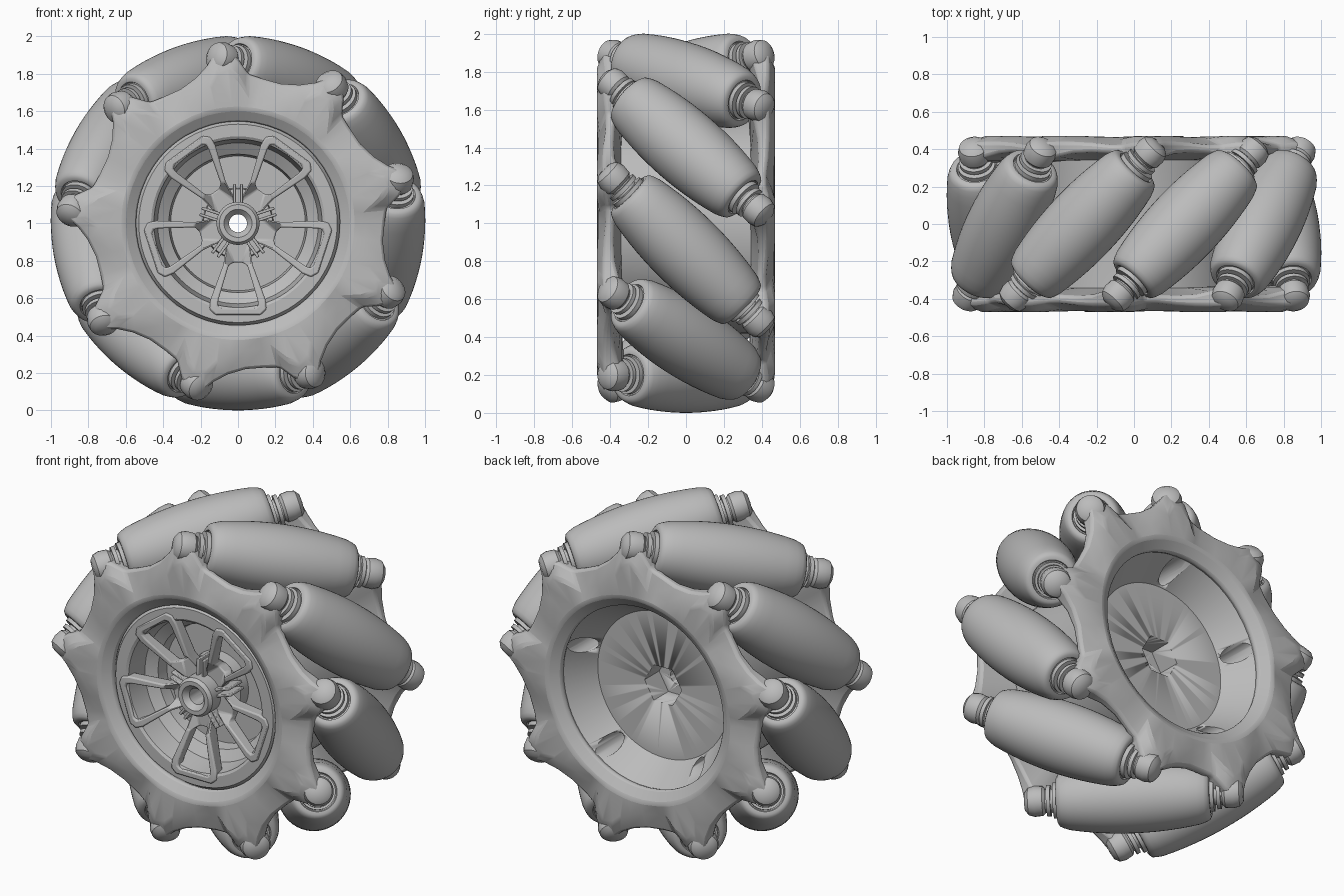
import bpy, bmesh, math
from mathutils import Matrix, Vector

if "Cube" in bpy.data.objects:
    bpy.data.objects.remove(bpy.data.objects["Cube"])

grey = bpy.data.materials.new("plain_grey")
grey.use_nodes = True
grey.diffuse_color = (0.5, 0.5, 0.5, 1)
grey.node_tree.nodes["Principled BSDF"].inputs["Base Color"].default_value = (0.5, 0.5, 0.5, 1)

N = 9                                   # rollers around the wheel
STEP = 2 * math.pi / N
R = 0.8                                 # radius of the roller axes
CENTRE = Matrix.Translation((0, 0, 1))
AXLE = Matrix.Rotation(math.radians(90), 4, 'X')     # local z becomes -y


def finish(name, bm, matrix=CENTRE, bevel=0, angle=35):
    bmesh.ops.recalc_face_normals(bm, faces=bm.faces)
    me = bpy.data.meshes.new(name)
    bm.to_mesh(me)
    bm.free()
    me.materials.append(grey)
    ob = bpy.data.objects.new(name, me)
    bpy.context.collection.objects.link(ob)
    ob.matrix_world = matrix
    bpy.context.view_layer.objects.active = ob
    bpy.ops.object.select_all(action='DESELECT')
    ob.select_set(True)
    bpy.ops.object.shade_smooth_by_angle(angle=math.radians(angle))
    if bevel:
        mod = ob.modifiers.new("soft_edges", 'BEVEL')
        mod.width, mod.segments = bevel, 2
        mod.limit_method, mod.angle_limit = 'ANGLE', math.radians(25)
    return ob


def grid(bm, rings):
    """Joins closed rings of points with quads, the last ring back to the first."""
    vs = [[bm.verts.new(p) for p in ring] for ring in rings]
    n = len(vs[0])
    for a, b in zip(vs, vs[1:] + vs[:1]):
        for i in range(n):
            j = (i + 1) % n
            bm.faces.new((a[i], a[j], b[j], b[i]))


def lathe(bm, profile, seg=32):
    """Closed (radius, height) profile turned about local z."""
    turns = [2 * math.pi * i / seg for i in range(seg)]
    grid(bm, [[(r * math.cos(t), r * math.sin(t), z) for t in turns] for r, z in profile])
    bmesh.ops.remove_doubles(bm, verts=bm.verts, dist=1e-5)


def solid(bm, half, seg=32):
    """Turned solid, given its upper half from the axis outwards."""
    lathe(bm, half + [(r, -z) for r, z in reversed(half)], seg)


def disc(bm, r, z0, z1, seg=32):
    part = bmesh.new()
    lathe(part, [(0, z0), (r, z0), (r, z1), (0, z1)], seg)
    me = bpy.data.meshes.new("part")
    part.to_mesh(me)
    part.free()
    bm.from_mesh(me)
    bpy.data.meshes.remove(me)


# Rollers with their axles, washers and end bosses, each tilted 45 degrees
barrel = [(0, 0.425), (0.085, 0.425), (0.09, 0.415), (0.105, 0.415), (0.11, 0.425),
          (0.128, 0.425), (0.145, 0.415), (0.155, 0.395)]
barrel += [(math.sqrt(1 - s * s / 2) - R, s) for s in (0.36, 0.3, 0.24, 0.18, 0.12, 0.06, 0.0)]
boss = [(0, 0.49), (0.068, 0.49), (0.082, 0.505), (0.086, 0.55), (0.076, 0.585),
        (0.05, 0.605), (0, 0.61)]
for k in range(N):
    phi = -math.pi / 2 + k * STEP
    e = Vector((math.cos(phi), 0, math.sin(phi)))
    a = (Vector((-math.sin(phi), 0, math.cos(phi))) + Vector((0, -1, 0))).normalized()
    m = Matrix((e, a.cross(e), a)).transposed().to_4x4()
    m.translation = e * R + Vector((0, 0, 1))
    bm = bmesh.new()
    solid(bm, barrel, 48)
    finish(f"roller_{k + 1}", bm, m)
    bm = bmesh.new()
    disc(bm, 0.065, -0.55, 0.55)
    for s in (-1, 1):
        disc(bm, 0.1, s * 0.42, s * 0.445)
        disc(bm, 0.088, s * 0.46, s * 0.482)
    finish(f"roller_axle_{k + 1}", bm, m)
    for end, flip in (("front", Matrix()), ("back", Matrix.Rotation(math.pi, 4, 'X'))):
        bm = bmesh.new()
        lathe(bm, boss, 24)
        finish(f"{end}_boss_{k + 1}", bm, m @ flip)

# Lugged side plates: angle from lug, outer radius, front edge, back edge, crest
lug = [(6, 0.86, 0.435, 0.36, 0.47), (3, 0.915, 0.43, 0.335, 0.47),
       (-2, 0.92, 0.43, 0.32, 0.47), (-5, 0.88, 0.43, 0.33, 0.47),
       (-9, 0.80, 0.42, 0.36, 0.45), (-14, 0.785, 0.42, 0.38, 0.44),
       (-22, 0.78, 0.43, 0.385, 0.465), (-29, 0.81, 0.435, 0.38, 0.47)]
for side, turn in (("front", 0), ("back", math.pi)):
    rings = [[] for _ in range(6)]
    for k in range(N):
        for off, r_out, front, back, crest in lug:
            t = -math.pi / 2 - k * STEP + math.radians(25 + off)
            section = [(0.54, 0.42), (0.61, 0.468), (r_out - 0.1, crest),
                       (r_out, front), (r_out, back), (0.57, 0.34)]
            for ring, (r, d) in zip(rings, section):
                ring.append((r * math.cos(t), -d, r * math.sin(t)))
    bm = bmesh.new()
    grid(bm, rings)
    finish(f"{side}_lugged_plate", bm, CENTRE @ Matrix.Rotation(turn, 4, 'Z'), 0.014, 25)

# Wheel core: hub, dished floor, rim lip, drum and back cone in one turning
core_profile = [(0.048, 0.40), (0.075, 0.43), (0.1, 0.43), (0.115, 0.41), (0.115, 0.24),
                (0.185, 0.24), (0.19, 0.17), (0.36, 0.17), (0.37, 0.24), (0.43, 0.28),
                (0.45, 0.41), (0.465, 0.42), (0.53, 0.42), (0.54, 0.40), (0.58, 0.36),
                (0.58, -0.36), (0.6, -0.445), (0.59, -0.45), (0.44, -0.22), (0.048, -0.22)]
bm = bmesh.new()
lathe(bm, core_profile, 72)
core = finish("wheel_core", bm, CENTRE @ AXLE, 0, 30)

# Cutters: hex socket, five cone holes at the back, five small bolt holes in front
bm = bmesh.new()
disc(bm, 0.125, -0.3, -0.08, 6)
cutters = [finish("hex_socket_cutter", bm, CENTRE @ AXLE)]
for k in range(5):
    t = math.pi / 2 + k * math.tau / 5
    for name, r, rad, z0, z1, ang in (("cone_hole_cutter", 0.5, 0.052, -0.5, -0.1, t),
                                      ("bolt_hole_cutter", 0.152, 0.014, 0.2, 0.3, t + math.pi)):
        bm = bmesh.new()
        disc(bm, rad, z0, z1, 24)
        spot = Matrix.Translation((r * math.cos(ang), 0, r * math.sin(ang)))
        cutters.append(finish(f"{name}_{k + 1}", bm, CENTRE @ spot @ AXLE))
for c in cutters:
    c.hide_render = True
    c.hide_set(True)
    mod = core.modifiers.new(c.name, 'BOOLEAN')
    mod.operation, mod.solver, mod.object = 'DIFFERENCE', 'EXACT', c

# Five spoke frames: (radius, half width) of the outer and inner outlines
outer = [(0.1, 0.062), (0.22, 0.078), (0.41, 0.148), (0.46, 0.152), (0.49, 0.12)]
inner = [(0.21, 0.025), (0.225, 0.05), (0.41, 0.105), (0.44, 0.108), (0.455, 0.09)]
depth = [(0.33, 0.26), (0.39, 0.31), (0.425, 0.36), (0.43, 0.37), (0.43, 0.38)]


def both(points):
    return points + [(r, -w) for r, w in reversed(points)]


for k in range(5):
    t = -math.pi / 2 + k * math.tau / 5
    spin = Matrix.Rotation(-t, 4, 'Y')
    levels = depth + depth[::-1]
    rings = [[(r, -lv[i], w) for (r, w), lv in zip(both(line), levels)]
             for line, i in ((outer, 0), (inner, 0), (inner, 1), (outer, 1))]
    bm = bmesh.new()
    grid(bm, rings)
    finish(f"spoke_frame_{k + 1}", bm, CENTRE @ spin, 0.008, 30)
    # twin ribs between neighbouring frames, running out from the hub
    bm = bmesh.new()
    for s in (-1, 1):
        box = Matrix.Translation((0.15, -0.3, s * 0.018)) @ Matrix.Diagonal((0.12, 0.13, 0.016, 1))
        bmesh.ops.create_cube(bm, size=1, matrix=box)
    finish(f"hub_ribs_{k + 1}", bm, CENTRE @ Matrix.Rotation(-t - math.pi / 5, 4, 'Y'), 0.004)
